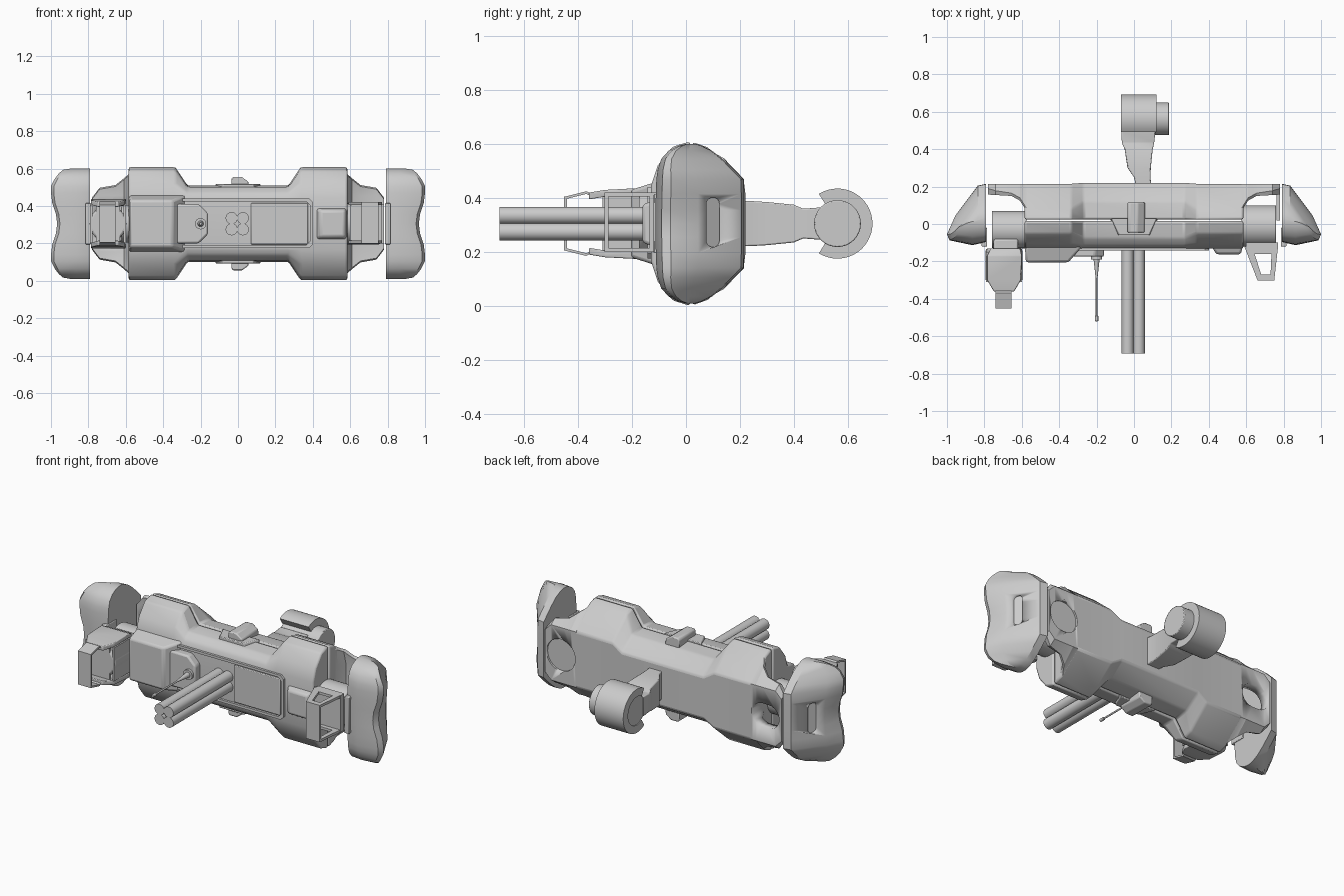
import bpy, bmesh, math

cube = bpy.data.objects.get("Cube")
if cube:
    bpy.data.objects.remove(cube, do_unlink=True)

ZC = 0.305  # height of the long axis
grey = bpy.data.materials.new("light grey")
grey.use_nodes = True
grey.diffuse_color = (0.6, 0.6, 0.6, 1)
grey.node_tree.nodes["Principled BSDF"].inputs["Base Color"].default_value = (0.6, 0.6, 0.6, 1)


def finish(name, bm, bevel=0.0, angle=35):
    bmesh.ops.recalc_face_normals(bm, faces=bm.faces[:])
    me = bpy.data.meshes.new(name)
    bm.to_mesh(me)
    bm.free()
    ob = bpy.data.objects.new(name, me)
    bpy.context.collection.objects.link(ob)
    me.materials.append(grey)
    if bevel:
        m = ob.modifiers.new("bevel", 'BEVEL')
        m.width, m.segments, m.limit_method = bevel, 2, 'ANGLE'
        m.angle_limit = math.radians(25)
    bpy.ops.object.select_all(action='DESELECT')
    ob.select_set(True)
    bpy.context.view_layer.objects.active = ob
    bpy.ops.object.shade_smooth_by_angle(angle=math.radians(angle))
    return ob


def loft(name, sections, bevel=0.0, angle=35):
    """Skin closed loops that share a point count, capping both ends."""
    bm = bmesh.new()
    loops = [[bm.verts.new(p) for p in s] for s in sections]
    n = len(loops[0])
    for a, b in zip(loops, loops[1:]):
        for i in range(n):
            j = (i + 1) % n
            bm.faces.new((a[i], a[j], b[j], b[i]))
    bm.faces.new(loops[0])
    bm.faces.new(loops[-1])
    return finish(name, bm, bevel, angle)


def frame(name, outer, inner, axis, a, b):
    """Flat ring between two outlines, extruded from a to b along an axis."""
    place = (lambda p, d: (p[0], d, p[1])) if axis == 'Y' else (lambda p, d: (p[0], p[1], d))
    bm = bmesh.new()
    rings = [[bm.verts.new(place(p, d)) for p in o] for o in (outer, inner) for d in (a, b)]
    n = len(outer)
    for r, s in ((0, 1), (2, 3), (0, 2), (1, 3)):
        for i in range(n):
            j = (i + 1) % n
            bm.faces.new((rings[r][i], rings[r][j], rings[s][j], rings[s][i]))
    return finish(name, bm)


def box(name, x, y, z, bevel=0.0):
    return loft(name, [[(i, y[0], z[0]), (i, y[1], z[0]), (i, y[1], z[1]), (i, y[0], z[1])] for i in x], bevel)


def cyl(name, axis, centre, r, a, b, bevel=0.0, r2=None):
    """Cylinder along X or Y; centre holds the two other coordinates."""
    secs = []
    for d, rad in ((a, r), (b, r if r2 is None else r2)):
        ring = []
        for i in range(32):
            t = 2 * math.pi * i / 32
            u, v = centre[0] + rad * math.cos(t), centre[1] + rad * math.sin(t)
            ring.append((d, u, v) if axis == 'X' else (u, d, v))
        secs.append(ring)
    return loft(name, secs, bevel)


def capsule(u, v, half_u, half_v, n=10):
    """Rounded slot outline, long in v."""
    s = half_v - half_u
    return [(u + half_u * math.cos(t), v + half_u * math.sin(t) + (s if k == 0 else -s))
            for k in (0, 1) for t in [math.pi * (k + i / n) for i in range(n + 1)]]


def cut(target, cutter):
    m = target.modifiers.new("cut", 'BOOLEAN')
    m.operation, m.solver, m.object = 'DIFFERENCE', 'EXACT', cutter
    cutter.hide_render = True
    cutter.hide_viewport = True


def mirrored(x, half):
    """Closed cross-section from an upper half profile of (y, offset)."""
    return [(x, y, ZC + d) for y, d in half] + [(x, y, ZC - d) for y, d in reversed(half)]


# Main shells: narrow waist between two tall ends, split at a seam
STATIONS = [(-.585, 1), (-.335, 1), (-.27, 0), (.27, 0), (.335, 1), (.585, 1)]


def shell(name, tall, waist):
    loft(name, [mirrored(x, tall if k else waist) for x, k in STATIONS], 0.01)


shell("back_shell", [(.215, .165), (.08, .283), (.024, .303)], [(.22, .125), (.12, .195), (.024, .205)])
shell("front_shell", [(.016, .305), (-.05, .285), (-.105, .215), (-.13, .14)],
      [(.016, .205), (-.075, .195), (-.115, .165), (-.13, .135)])

# Thin rear wings carrying on the back surface: (x, edge y, edge offset, inner edge y, inner y)
WING = [(.575, .085, .278, .03, .03), (.588, .105, .262, .09, .1), (.61, .14, .243, .125, .148),
        (.655, .165, .207, .15, .157), (.74, .178, .192, .155, .157), (.78, .19, .14, .157, .157)]
for side, label in ((1, "left"), (-1, "right")):
    wing = loft(label + "_wing", [mirrored(side * x, [(.215, min(.165, d - .015)), (ye, d), (yi, d - .008),
                                                      (yp, min(.15, d - .03))]) for x, ye, d, yi, yp in WING], 0, 18)
    if side < 0:
        opening = loft("window_cutter", [[(x, y, z) for z, x in capsule(ZC, -.675, .07, .09)] for y in (-.01, .3)])
    else:
        opening = cyl("recess_cutter", 'Y', (.675, ZC), .095, .204, .3)
    cut(wing, opening)
box("left_wing_wall", (.763, .78), (.02, .19), (.2, .41))

# End caps: wedges lofted upward, nose pinched at mid height
# (offset, nose x, shoulder x, back y, front y)
HALF = [(0, .967, .945, .215, -.113), (.05, .973, .947, .215, -.113), (.11, .993, .952, .215, -.112),
        (.165, 1, .955, .213, -.11), (.2, 1, .953, .178, -.105), (.24, .98, .935, .135, -.092),
        (.27, .957, .912, .097, -.065), (.288, .935, .89, .06, -.03), (.296, .89, .85, .035, 0)]
rows = [(-r[0], *r[1:]) for r in reversed(HALF[1:])] + HALF
for s, label in ((1, "left"), (-1, "right")):
    secs = []
    for d, xm, xs, yb, yf in rows:
        L = yb - yf
        pts = [(.79, yb), (.835, yb - .03 * L), (xs, yf + .48 * L), (xm, yf + .17 * L),
               (xm - .015, yf + .07 * L), (.865, yf), (.79, yf + .05 * L)]
        secs.append([(s * x, y, ZC + d) for x, y in pts])
    cap = loft(label + "_end_cap", secs, 0, 28)
    # shallow slot whose floor follows the slope of the cap
    cut(cap, loft(label + "_slot_cutter", [[(s * (x - .72 * (y - .1)), y, z) for y, z in capsule(.1, .31, .024, .092)]
                                           for x in (.893, 1.1)]))
    box(label + "_cap_plate", (s * .785, s * .815), (-.12, -.02), (.195, .415), .004)


# Raised front pads
def pad(name, x0, x1, d0, x2, x3, d1, y):
    loft(name, [[(a, v, ZC - d), (b, v, ZC - d), (b, v, ZC + d), (a, v, ZC + d)]
                for a, b, d, v in ((x0, x1, d0, -.11), (x2, x3, d1, y))], .012)


pad("right_front_pad", -.584, -.27, .155, -.578, -.35, .125, -.205)
pad("left_front_pad", .41, .583, .09, .44, .572, .07, -.162)


# Front tray with its border, panel and aerial mount
def rect(x0, x1, z0, z1, c=.02):
    return [(x0 + c, z0), (x1 - c, z0), (x1, z0 + c), (x1, z1 - c),
            (x1 - c, z1), (x0 + c, z1), (x0, z1 - c), (x0, z0 + c)]


frame("tray_border", rect(-.33, .4, .175, .44), rect(-.315, .385, .19, .425), 'Y', -.12, -.143)
box("tray_panel", (.07, .375), (-.138, -.12), (.195, .415), .004)
hexagon = [(-.34, .2), (-.21, .2), (-.16, .25), (-.16, .36), (-.21, .41), (-.34, .41)]
loft("mount_plate", [[(x, y, z) for x, z in hexagon] for y in (-.12, -.175)], .01)
cyl("aerial_base", 'Y', (-.2, ZC), .03, -.17, -.19)
cyl("aerial_cone", 'Y', (-.2, ZC), .016, -.19, -.29, r2=.005)
cyl("aerial_rod", 'Y', (-.2, ZC), .005, -.29, -.5)
cyl("aerial_tip", 'Y', (-.2, ZC), .009, -.49, -.52, .003)

# Bundle of four barrels
for i, (dx, dz) in enumerate(((-1, -1), (1, -1), (1, 1), (-1, 1))):
    cyl("barrel_%d" % (i + 1), 'Y', (-.004 + dx * .03, ZC + dz * .03), .032, -.12, -.692)

# Stub blocks and saddles above and below the waist
STUB = [(-.035, .19), (-.035, .24), (-.025, .25), (.02, .25), (.055, .225), (.06, .19)]
for s, label in ((1, "upper"), (-1, "lower")):
    loft(label + "_stub", [[(x, y, ZC + s * d) for x, d in STUB] for y in (-.045, .115)], .006)
    loft(label + "_saddle", [[(x, y, ZC + s * d) for x, y in ((-w, .03), (w, .03), (w - .04, -.06), (-w + .04, -.06))]
                             for d, w in ((.17, .13), (.213, .12))], .004)

# Rear arm with clamped drum
ARM = [(.18, .015, .095, .085), (.25, 0, .088, .083), (.3, -.035, .09, .08), (.4, -.05, .1, .07),
       (.435, -.065, .108, .055), (.5, -.068, .115, .06)]
loft("rear_arm", [[(a, y, ZC - d), (b, y, ZC - d), (b, y, ZC + d), (a, y, ZC + d)] for y, a, b, d in ARM], .005)
cyl("rear_drum", 'X', (.562, ZC), .087, -.065, .188, .004)
ang = [math.radians(-122 + 244 * i / 32) for i in range(33)]
arc = [(.13, t) for t in ang] + [(.084, t) for t in reversed(ang)]
loft("rear_clamp", [[(x, .562 + r * math.cos(t), ZC + r * math.sin(t)) for r, t in arc] for x in (-.07, .12)])

# Left side pivot and open bracket
cyl("left_pivot", 'X', (-.01, ZC), .11, .575, .76, .006)
outer = [(.59, -.12), (.77, -.12), (.75, -.3), (.66, -.3)]
inner = [(.645, -.16), (.735, -.16), (.73, -.27), (.68, -.27)]
for z, label in ((.2, "lower"), (.405, "upper")):
    frame("left_bracket_%s_plate" % label, outer, inner, 'Z', z, z + .015)
box("left_bracket_front", (.66, .75), (-.302, -.288), (.2, .42))
box("left_bracket_back", (.6, .77), (-.135, -.1), (.2, .42))

# Right side pivot, thruster body and guard loop
cyl("right_pivot", 'X', (-.03, ZC), .1, -.76, -.575, .006)
box("right_thruster_mount", (-.75, -.62), (-.2, -.08), (.21, .4), .01)
cyl("right_thruster", 'Y', (-.695, ZC), .098, -.13, -.31, .012)
for s, label in ((1, "upper"), (-1, "lower")):
    loft("right_%s_jaw" % label,
         [[(a, y, ZC + s * d0), (b, y, ZC + s * d0), (b, y, ZC + s * d1), (a, y, ZC + s * d1)]
          for y, a, b, d0, d1 in ((-.13, -.765, -.61, .095, .115), (-.17, -.785, -.6, .105, .132),
                                  (-.3, -.785, -.605, .1, .125), (-.36, -.75, -.64, .09, .115))], .004)
    loft("right_%s_guard_arm" % label,
         [[(-.74, y, ZC + s * d), (-.655, y, ZC + s * d), (-.655, y, ZC + s * (d + .01)), (-.74, y, ZC + s * (d + .01))]
          for y, d in ((-.45, .09), (-.37, .11), (-.35, .1))])
box("right_guard_front", (-.74, -.655), (-.452, -.442), (ZC - .1, ZC + .1))
box("right_jaw_bar", (-.76, -.63), (-.31, -.295), (ZC - .1, ZC + .1))
for x, label in ((-.79, "outer"), (-.612, "inner")):
    box("right_%s_cheek" % label, (x, x + .012), (-.31, -.15), (ZC - .1, ZC + .1))
